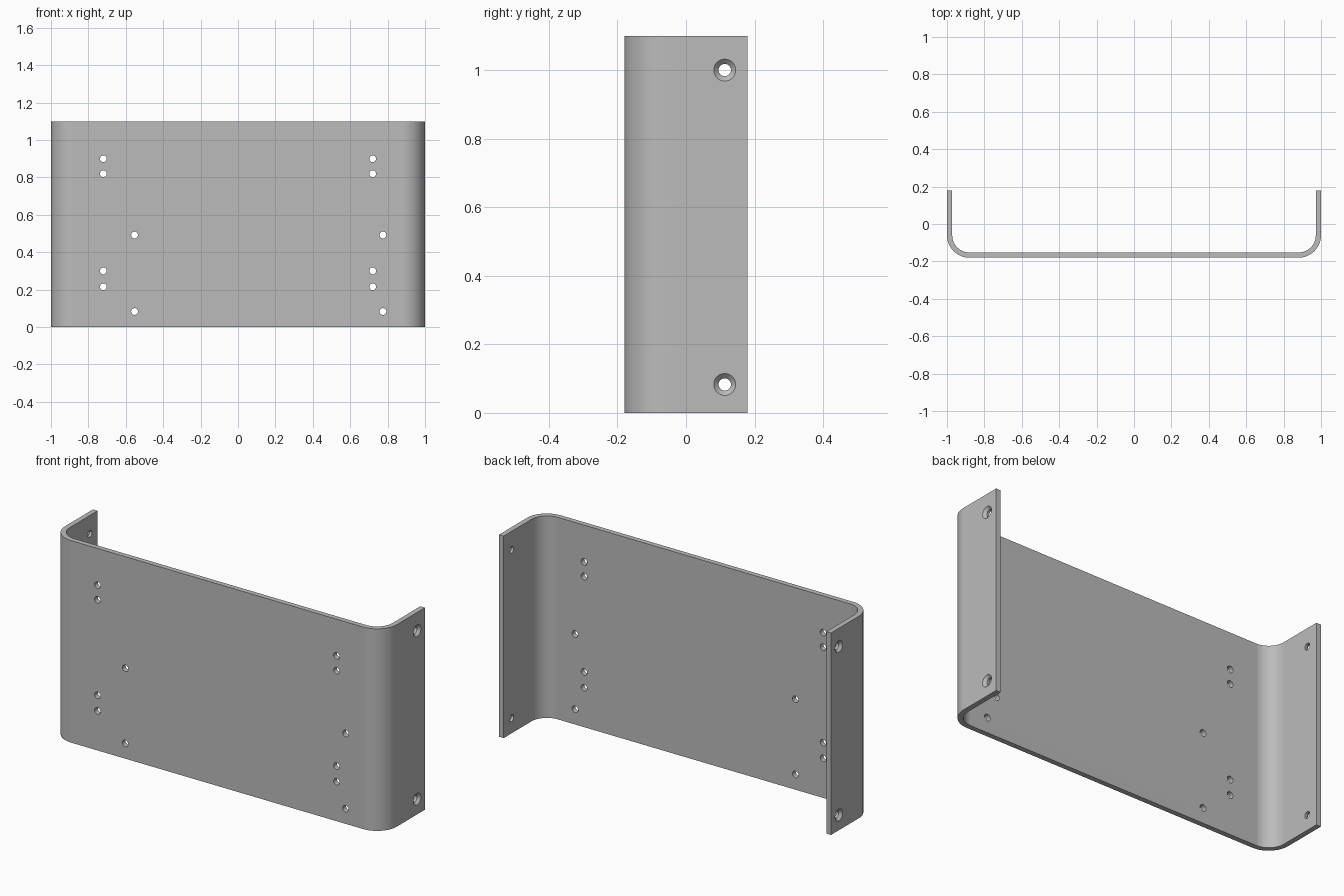
import bpy
import bmesh
import math
from mathutils import Matrix

if "Cube" in bpy.data.objects:
    bpy.data.objects.remove(bpy.data.objects["Cube"], do_unlink=True)

HALF_W, HALF_D, HEIGHT = 1.0, 0.18, 1.10
WALL, BEND = 0.028, 0.12
HOLE_R, SINK_R = 0.018, 0.032

metal = bpy.data.materials.new("grey metal")
metal.use_nodes = True
grey = (0.5, 0.5, 0.5, 1)
metal.diffuse_color = grey
metal.node_tree.nodes["Principled BSDF"].inputs["Base Color"].default_value = grey


def make_object(name, bm):
    bmesh.ops.recalc_face_normals(bm, faces=bm.faces)
    mesh = bpy.data.meshes.new(name)
    bm.to_mesh(mesh)
    bm.free()
    mesh.materials.append(metal)
    obj = bpy.data.objects.new(name, mesh)
    bpy.context.collection.objects.link(obj)
    return obj


def u_path(inset, steps=16):
    """Right half of the bent sheet outline, mirrored into a full U."""
    radius = BEND - inset
    cx, cy = HALF_W - BEND, -HALF_D + BEND
    half = [(HALF_W - inset, HALF_D)]
    for i in range(steps + 1):
        a = -math.pi / 2 * i / steps
        half.append((cx + radius * math.cos(a), cy + radius * math.sin(a)))
    return half + [(-x, y) for x, y in reversed(half)]


# Bent sheet: outer and inner outline extruded upwards
bm = bmesh.new()
outline = u_path(0) + u_path(WALL)[::-1]
base = bm.faces.new([bm.verts.new((x, y, 0)) for x, y in outline])
top = bmesh.ops.extrude_face_region(bm, geom=[base])["geom"]
bmesh.ops.translate(bm, vec=(0, 0, HEIGHT),
                    verts=[v for v in top if isinstance(v, bmesh.types.BMVert)])
bracket = make_object("bent_bracket", bm)

# Hole cutters
cut = bmesh.new()


def add_cone(loc, rot, r1, r2, depth):
    bmesh.ops.create_cone(cut, cap_ends=True, segments=32, radius1=r1, radius2=r2,
                          depth=depth, matrix=Matrix.Translation(loc) @ rot)


# Mounting holes through the front panel
face_y = Matrix.Rotation(math.pi / 2, 4, "X")
groups = [((-0.72, 0.72), (0.215, 0.30, 0.82, 0.90)),
          ((-0.553, 0.775), (0.083, 0.492))]
for xs, zs in groups:
    for x in xs:
        for z in zs:
            add_cone((x, -HALF_D + WALL / 2, z), face_y, HOLE_R, HOLE_R, 0.1)

# Screw holes through the side flanges
for side in (-1, 1):
    face_x = Matrix.Rotation(side * math.pi / 2, 4, "Y")
    for z in (0.083, 1.0):
        add_cone((side * (HALF_W - WALL / 2), 0.113, z), face_x, HOLE_R, HOLE_R, 0.1)
holes = make_object("hole_cutter", cut)

# Countersinks opening on the outside of the flanges
cut = bmesh.new()
sink = SINK_R - HOLE_R
for side in (-1, 1):
    face_x = Matrix.Rotation(side * math.pi / 2, 4, "Y")
    for z in (0.083, 1.0):
        add_cone((side * HALF_W, 0.113, z), face_x, HOLE_R, SINK_R + sink, 2 * sink)
sinks = make_object("countersink_cutter", cut)

bpy.ops.object.select_all(action="DESELECT")
bpy.context.view_layer.objects.active = bracket
bracket.select_set(True)
for cutter in (holes, sinks):
    cutter.hide_render = True
    mod = bracket.modifiers.new(cutter.name, "BOOLEAN")
    mod.operation, mod.solver, mod.object = "DIFFERENCE", "EXACT", cutter
    bpy.ops.object.modifier_apply(modifier=mod.name)
    bpy.data.objects.remove(cutter, do_unlink=True)

# Smooth bends with crisp edges
bpy.ops.object.shade_smooth_by_angle(angle=math.radians(30))
normals = bracket.modifiers.new("weighted_normals", "WEIGHTED_NORMAL")
normals.keep_sharp = True
